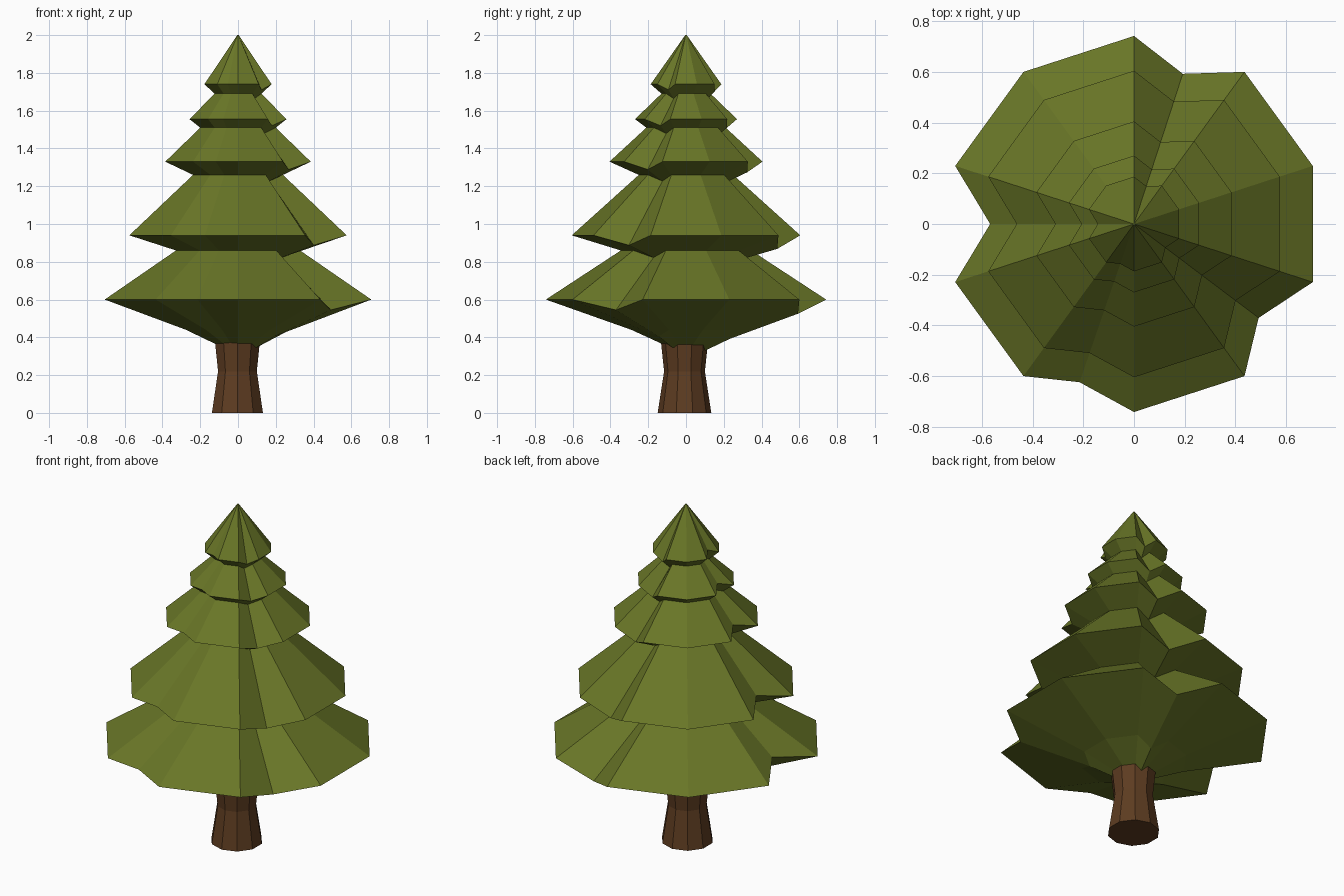
import bpy, bmesh
from math import radians, cos, sin

if "Cube" in bpy.data.objects:
    bpy.data.objects.remove(bpy.data.objects["Cube"])


def material(name, rgb):
    m = bpy.data.materials.new(name)
    m.diffuse_color = (*rgb, 1)
    m.use_nodes = True
    m.node_tree.nodes["Principled BSDF"].inputs["Base Color"].default_value = m.diffuse_color
    return m


def loft(name, rings, mat):
    """Skin a stack of equal-count rings and cap both ends."""
    bm = bmesh.new()
    loops = [[bm.verts.new(p) for p in ring] for ring in rings]
    n = len(loops[0])
    for a, b in zip(loops, loops[1:]):
        for i in range(n):
            j = (i + 1) % n
            bm.faces.new((a[i], a[j], b[j], b[i]))
    bm.faces.new(loops[0][::-1])
    bm.faces.new(loops[-1])
    bmesh.ops.recalc_face_normals(bm, faces=bm.faces)
    me = bpy.data.meshes.new(name)
    bm.to_mesh(me)
    bm.free()
    me.materials.append(mat)
    ob = bpy.data.objects.new(name, me)
    bpy.context.collection.objects.link(ob)
    return ob


# Ten-sided outline, with four extra notch corners: (angle, radius factor, z shift)
corners = [(18 + 36 * k, 1.0, 0.0) for k in range(10)]
corners += [(72, 0.84, -0.075), (180, 0.765, 0.045), (251, 0.89, 0.0), (323, 0.83, -0.055)]
corners.sort()

# Tiered foliage: (radius, height) from the underside to the tip
profile = [(0.115, 0.36), (0.29, 0.44), (0.742, 0.60), (0.345, 0.86),
           (0.605, 0.94), (0.25, 1.26), (0.405, 1.33), (0.21, 1.51),
           (0.27, 1.555), (0.13, 1.69), (0.187, 1.74), (0.004, 2.0)]


def foliage_ring(r, z):
    shift = min(1.0, 0.35 + r) if z < 1.99 else 0
    return [(r * f * cos(radians(a)), r * f * sin(radians(a)), z + dz * shift)
            for a, f, dz in corners]


loft("foliage", [foliage_ring(r, z) for r, z in profile],
     material("needles", (0.14, 0.18, 0.02)))

# Flared trunk
trunk = [(0.142, 0.0), (0.108, 0.22), (0.124, 0.37), (0.10, 0.42)]
loft("trunk", [[(r * cos(radians(18 + 36 * k)) - 0.003, r * sin(radians(18 + 36 * k)) - 0.008, z)
                for k in range(10)] for r, z in trunk],
     material("bark", (0.11, 0.045, 0.015)))
